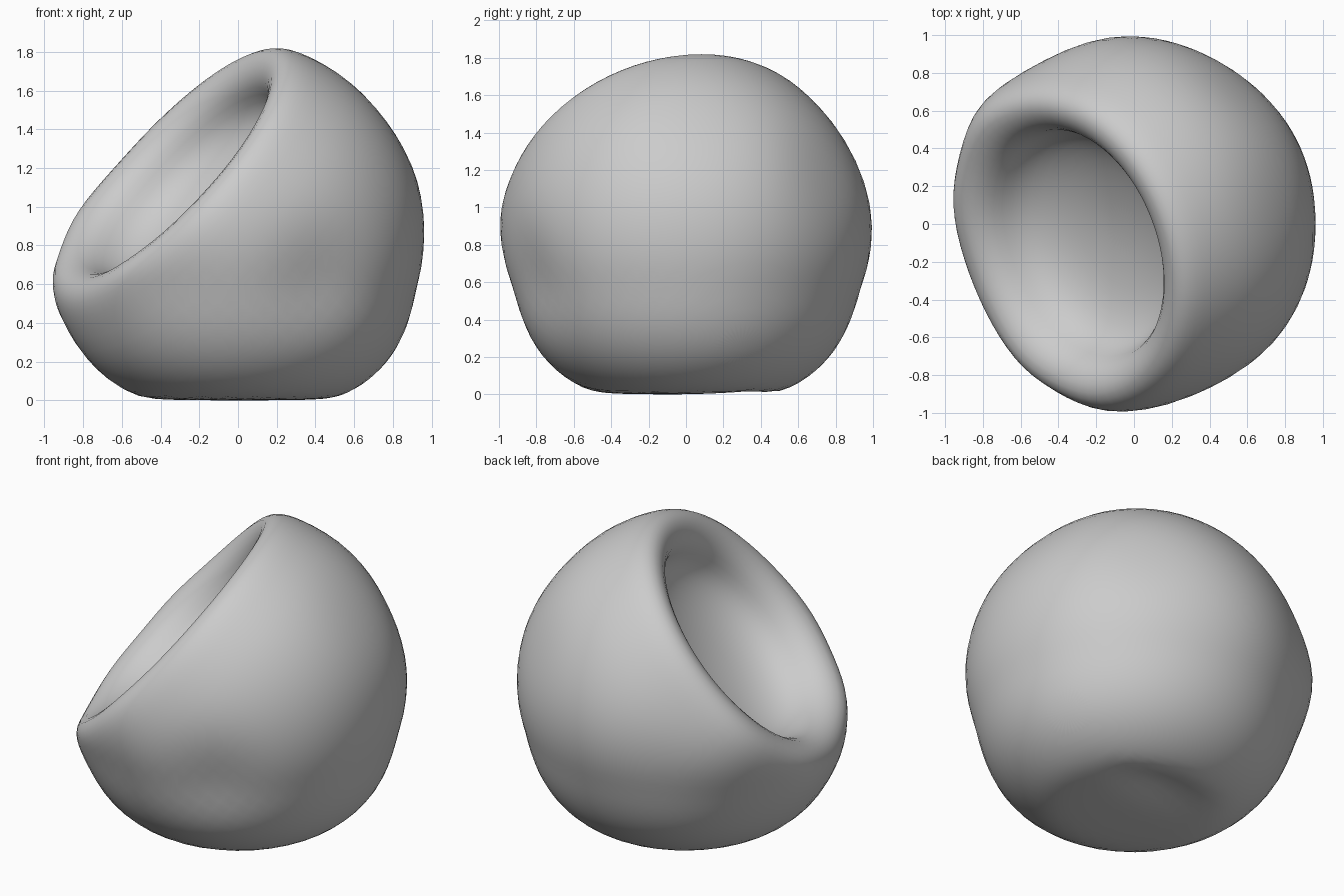
import bpy, bmesh, math
from mathutils import Vector, Matrix

cube = bpy.data.objects.get("Cube")
if cube:
    bpy.data.objects.remove(cube, do_unlink=True)

CENTRE = Vector((0, 0, 0.88))
AXIS = Vector((-0.71, -0.28, 0.65)).normalized()   # direction the hollow faces
UPHILL = (Vector((0, 0, 1)) - AXIS * AXIS.z).normalized()   # towards the backrest
SEGMENTS = 36

# Cross-section: round shell from the pole to the rim, thick rolled lip, hollow
shell = [(0.98 * math.sin(a), -0.98 * math.cos(a))
         for a in (math.radians(d) for d in range(0, 111, 10))]
lip = [(0.89, 0.41), (0.85, 0.47), (0.78, 0.5), (0.69, 0.47), (0.63, 0.4)]
hollow = [(0.61, 0.31), (0.56, 0.23), (0.46, 0.165), (0.33, 0.12), (0.16, 0.09), (0, 0.08)]
profile = shell + lip + hollow

bm = bmesh.new()
verts = [bm.verts.new((r, 0, h)) for r, h in profile]
edges = [bm.edges.new(pair) for pair in zip(verts, verts[1:])]
bmesh.ops.spin(bm, geom=verts + edges, angle=math.tau, steps=SEGMENTS,
               axis=(0, 0, 1), cent=(0, 0, 0))
bmesh.ops.remove_doubles(bm, verts=bm.verts, dist=0.0005)
bmesh.ops.recalc_face_normals(bm, faces=bm.faces)
turn = AXIS.to_track_quat('Z', 'Y').to_matrix().to_4x4()
bm.transform(Matrix.Translation(CENTRE) @ turn)

# Lean the hollow: gentle slope at the seat front, steep wall under the backrest
for v in bm.verts:
    offset = v.co - CENTRE
    height = offset.dot(AXIS)
    radius = (offset - AXIS * height).length
    if 0 < height < 0.4 and radius < 0.65:
        v.co += UPHILL * 0.15 * (0.4 - height) * radius / 0.65

mesh = bpy.data.meshes.new("beanbag_seat")
bm.to_mesh(mesh)
bm.free()
seat = bpy.data.objects.new("beanbag_seat", mesh)
bpy.context.collection.objects.link(seat)
bpy.context.view_layer.objects.active = seat
seat.select_set(True)
subdivision = seat.modifiers.new("soft_surface", 'SUBSURF')
subdivision.levels = 1
bpy.ops.object.modifier_apply(modifier=subdivision.name)

# Fabric bulges (positive) and dents (negative): place, radius, amount
swells = [((0.42, -0.82, 0.65), 0.27, -0.045), ((0.75, 0.1, 1.45), 0.35, -0.02),
          ((0.55, 0.75, 1.2), 0.3, -0.02), ((0.95, 0, 0.85), 0.35, -0.01),
          ((-0.1, 0.98, 0.9), 0.4, 0.025), ((-0.15, -0.97, 0.9), 0.3, 0.025),
          ((-0.65, -0.7, 0.8), 0.28, 0.035), ((-0.92, 0.15, 0.58), 0.3, 0.035),
          ((-0.8, 0.62, 0.85), 0.3, 0.05)]
for v in mesh.vertices:
    p = v.co.copy()
    outward = (p - CENTRE).normalized()
    for place, radius, amount in swells:
        v.co += outward * amount * math.exp(-((p - Vector(place)).length / radius) ** 2)

# Settled base: bulge above the floor, softly flattened underneath with a small fold
for v in mesh.vertices:
    spread = 1 + 0.18 * min(1, max(0, 1 - v.co.z / 0.6)) ** 1.5
    v.co.x *= spread
    v.co.y *= spread
    fold = 0.05 * math.exp(-((v.co.x / 0.3) ** 2 + ((v.co.y - 0.28) / 0.15) ** 2))
    v.co.z = max(0.5 * (v.co.z + math.hypot(v.co.z, 0.04)) - 0.004, fold)

fabric = bpy.data.materials.new("grey_fabric")
fabric.use_nodes = True
colour = (0.6, 0.6, 0.6, 1)
fabric.diffuse_color = colour
fabric.node_tree.nodes["Principled BSDF"].inputs["Base Color"].default_value = colour
mesh.materials.append(fabric)
bpy.ops.object.shade_smooth()
